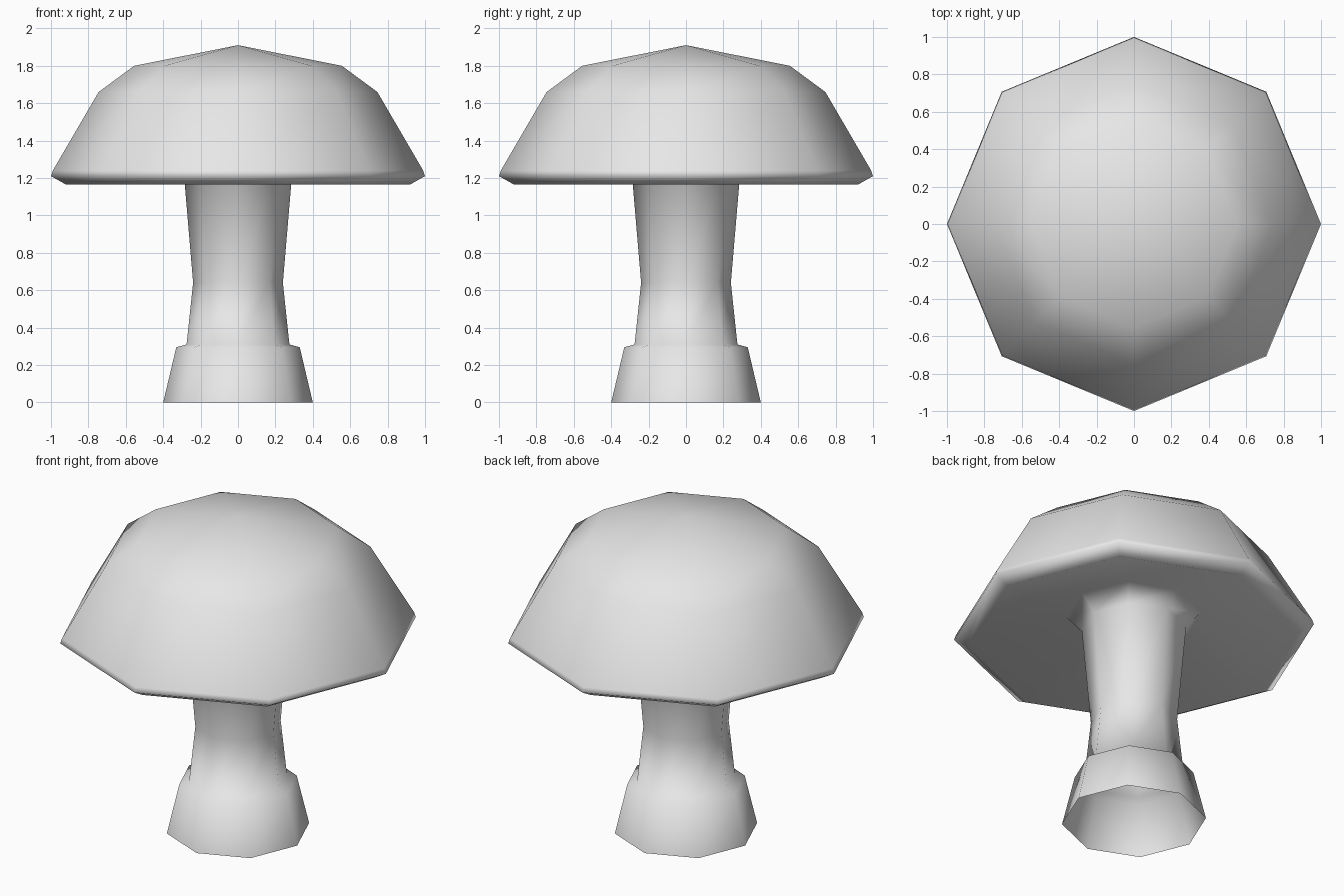
import bpy, bmesh
from math import cos, sin, pi

SIDES = 8

cube = bpy.data.objects.get("Cube")
if cube:
    bpy.data.objects.remove(cube, do_unlink=True)

grey = bpy.data.materials.new("plain grey")
grey.use_nodes = True
colour = (0.8, 0.8, 0.8, 1)
grey.diffuse_color = colour
grey.node_tree.nodes["Principled BSDF"].inputs["Base Color"].default_value = colour

# Profile sections as (radius, height), from the open foot up to the tip
foot = [(0.40, 0), (0.33, 0.295)]
stalk = [(0.275, 0.31), (0.24, 0.64), (0.29, 1.23)]
underside = [(0.375, 1.32), (0.92, 1.165)]
rim = [(1.0, 1.21), (0.99, 1.24)]
dome = [(0.745, 1.66), (0.555, 1.80)]
tip_height = 1.91


def lathe(name, profile, tip, material):
    """Spin a profile into an eight-sided skin closed by a fan at the tip."""
    bm = bmesh.new()
    angles = [2 * pi * i / SIDES for i in range(SIDES)]
    rings = [[bm.verts.new((r * cos(a), r * sin(a), z)) for a in angles]
             for r, z in profile]
    top = bm.verts.new((0, 0, tip))
    for low, high in zip(rings, rings[1:]):
        for i in range(SIDES):
            j = (i + 1) % SIDES
            bm.faces.new((low[i], low[j], high[j], high[i]))
    for i in range(SIDES):
        bm.faces.new((rings[-1][i], rings[-1][(i + 1) % SIDES], top))
    for face in bm.faces:
        face.smooth = True
    mesh = bpy.data.meshes.new(name)
    bm.to_mesh(mesh)
    bm.free()
    mesh.materials.append(material)
    obj = bpy.data.objects.new(name, mesh)
    bpy.context.collection.objects.link(obj)
    return obj


# Foot, stalk and cap are one continuous smooth skin
lathe("mushroom", foot + stalk + underside + rim + dome, tip_height, grey)
